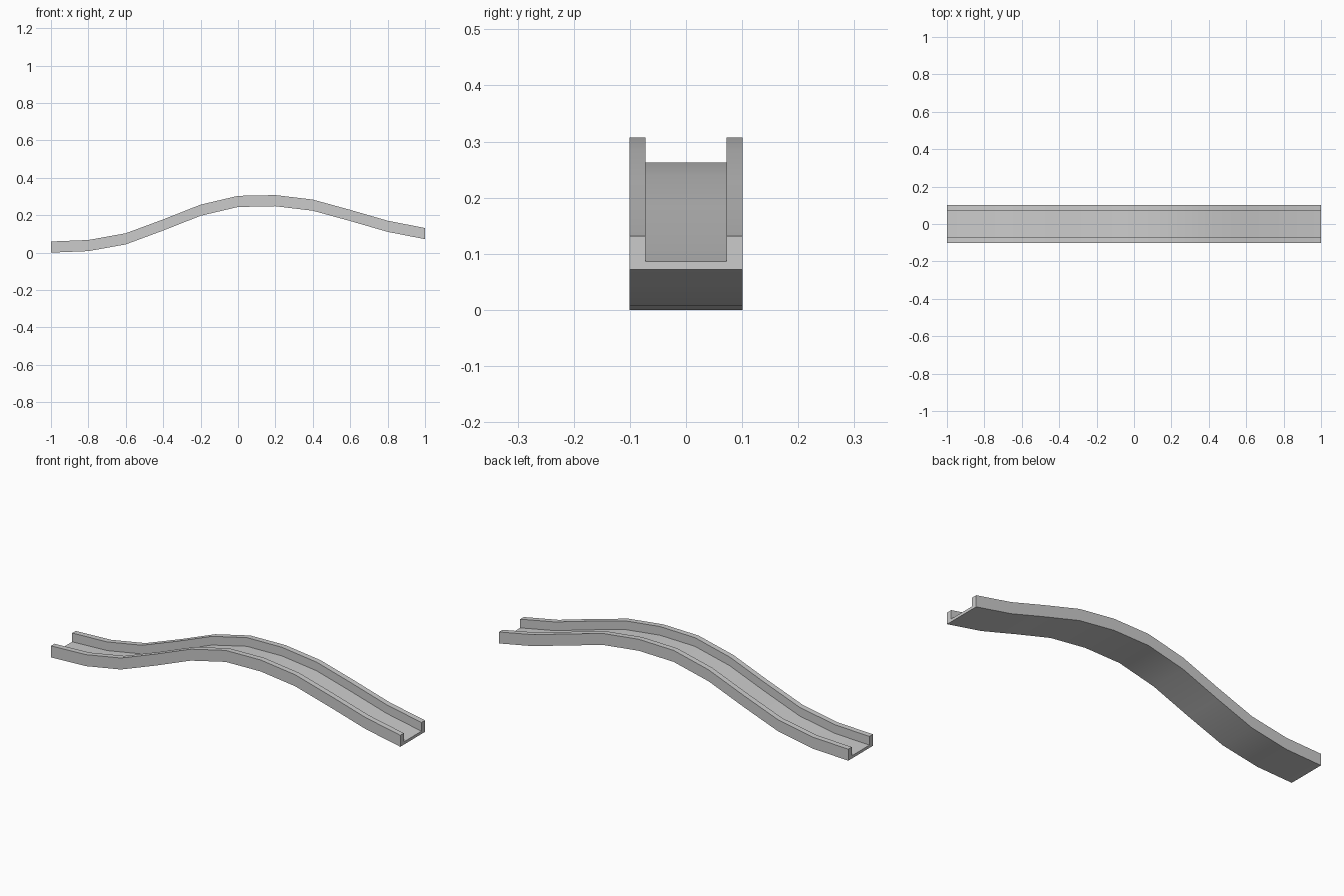
import bpy
import bmesh

if "Cube" in bpy.data.objects:
    bpy.data.objects.remove(bpy.data.objects["Cube"])

# Underside height of the track at evenly spaced stations along x
HEIGHTS = [0.0, 0.008, 0.044, 0.118, 0.197, 0.244, 0.248, 0.224, 0.169, 0.111, 0.072]
OUTER, INNER = 0.101, 0.072      # half widths of the channel
FLOOR, WALL = 0.0145, 0.0595     # floor thickness and rim height

# U-shaped cross-section (y, height above underside)
SECTION = [(-OUTER, 0), (OUTER, 0), (OUTER, WALL), (INNER, WALL),
           (INNER, FLOOR), (-INNER, FLOOR), (-INNER, WALL), (-OUTER, WALL)]


def sweep(name, section, heights):
    bm = bmesh.new()
    step = 2 / (len(heights) - 1)
    rings = [[bm.verts.new((-1 + i * step, y, h + z)) for y, z in section]
             for i, h in enumerate(heights)]
    n = len(section)
    for a, b in zip(rings, rings[1:]):
        for j in range(n):
            k = (j + 1) % n
            bm.faces.new((a[j], a[k], b[k], b[j]))
    # End caps
    bm.faces.new(rings[0])
    bm.faces.new(rings[-1])
    bmesh.ops.recalc_face_normals(bm, faces=bm.faces)
    mesh = bpy.data.meshes.new(name)
    bm.to_mesh(mesh)
    bm.free()
    obj = bpy.data.objects.new(name, mesh)
    bpy.context.collection.objects.link(obj)
    return obj


# Wavy track channel, smooth along its length with crisp corners
track = sweep("track_channel", SECTION, HEIGHTS)
bpy.context.view_layer.objects.active = track
track.select_set(True)
bpy.ops.object.shade_smooth_by_angle()
